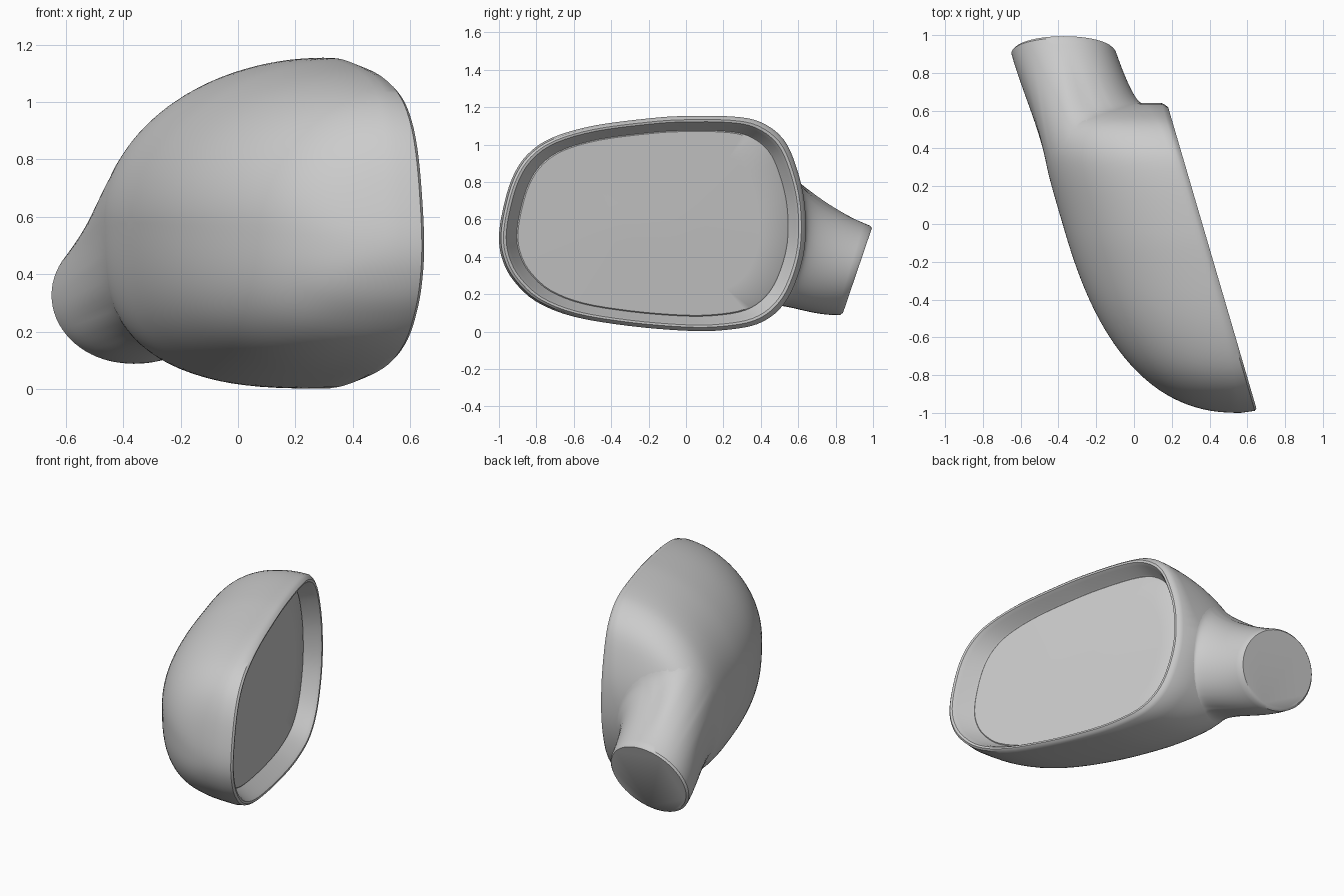
import bpy
import bmesh
import math
from mathutils import Vector

if "Cube" in bpy.data.objects:
    bpy.data.objects.remove(bpy.data.objects["Cube"])

grey = bpy.data.materials.new("plain_grey")
grey.use_nodes = True
grey.diffuse_color = (0.6, 0.6, 0.6, 1)
grey.node_tree.nodes["Principled BSDF"].inputs["Base Color"].default_value = (0.6, 0.6, 0.6, 1)


def loft(name, rings, cap_start=False, cap_end=False, angle=35):
    """Skin a list of equal closed rings and shade the result smooth."""
    bm = bmesh.new()
    loops = [[bm.verts.new(p) for p in ring] for ring in rings]
    n = len(loops[0])
    for a, b in zip(loops, loops[1:]):
        for j in range(n):
            k = (j + 1) % n
            bm.faces.new((a[j], b[j], b[k], a[k]))
    if cap_start:
        bm.faces.new(loops[0])
    if cap_end:
        bm.faces.new(loops[-1][::-1])
    mesh = bpy.data.meshes.new(name)
    bm.to_mesh(mesh)
    bm.free()
    mesh.materials.append(grey)
    obj = bpy.data.objects.new(name, mesh)
    bpy.context.collection.objects.link(obj)
    bpy.ops.object.select_all(action="DESELECT")
    obj.select_set(True)
    bpy.context.view_layer.objects.active = obj
    bpy.ops.object.shade_smooth_by_angle(angle=math.radians(angle))
    return obj


def closed_spline(pts, steps):
    """Closed Catmull-Rom curve through the points."""
    n, out = len(pts), []
    for i in range(n):
        p0, p1, p2, p3 = (pts[(i + k) % n] for k in (-1, 0, 1, 2))
        for s in range(steps):
            t = s / steps
            out.append([0.5 * (2 * b + (c - a) * t + (2 * a - 5 * b + 4 * c - d) * t * t
                               + (3 * b - a - 3 * c + d) * t ** 3)
                        for a, b, c, d in zip(p0, p1, p2, p3)])
    return out


# Widest outline of the housing (y, z), parallel to a slanted rim plane
outline = closed_spline([
    (-1, .5), (-.98, .65), (-.93, .82), (-.85, .945), (-.72, 1.035), (-.5, 1.1),
    (-.2, 1.14), (0, 1.153), (.25, 1.15), (.4, 1.12), (.52, 1.03), (.59, .88),
    (.635, .68), (.635, .45), (.58, .25), (.5, .12), (.38, .04), (.2, .008),
    (0, .005), (-.3, .03), (-.6, .08), (-.8, .16), (-.92, .27), (-.98, .38)], 4)
FRONT, REAR = min(p[0] for p in outline), max(p[0] for p in outline)


def plane_x(y):
    return 0.362 - 0.293 * y


def arch(t, p):
    return max(0, 1 - abs(t) ** p) ** (1 / p)


def height_span(y):
    """Lowest and highest z of the outline at this y."""
    hits = []
    for (ya, za), (yb, zb) in zip(outline, outline[1:] + outline[:1]):
        if ya != yb and min(ya, yb) <= y <= max(ya, yb):
            hits.append(za + (zb - za) * (y - ya) / (yb - ya))
    return min(hits), max(hits)


def dome_ring(s):
    """Ring of the bulging back: an arched section at each y, fading at both ends."""
    ring = []
    for oy, oz in outline:
        y, z = s * oy, 0.57 + s * (oz - 0.57)
        low, high = height_span(y)
        t = (2 * z - low - high) / max(high - low, 1e-4)
        length = arch(y / FRONT, 2.4) if y < 0 else arch(y / REAR, 4.5)
        depth = 0.71 * length * arch(min(1, abs(t)), 1.95 if t > 0 else 3)
        rolled = 0.03 + 0.06 * min(0, y) ** 2
        ring.append(Vector((plane_x(y) - depth - rolled, y, z)))
    return ring


def inset_ring(inset, depth):
    """Outline drawn inwards and sunk below the rim plane."""
    ring = []
    for y, z in outline:
        yy = -0.18 + (y + 0.18) * (1 - inset / 0.68)
        zz = 0.58 + (z - 0.58) * (1 - inset / 0.575)
        ring.append(Vector((plane_x(yy) - depth, yy, zz)))
    return ring


# Housing: domed back, rolled lip and recess wall
STEPS = 32
back = [dome_ring(math.sin(math.pi / 2 * i / STEPS)) for i in range(1, STEPS + 1)]
lip = [inset_ring(*r) for r in ((.009, .012), (.02, 0), (.032, .002), (.045, .025),
                                (.072, .105), (.08, .118))]
housing = loft("mirror_housing", back + lip, cap_start=True)

# Glass: slightly convex pane closing the recess
pane = [inset_ring(.078, .116), inset_ring(.084, .11)]
pane += [inset_ring(.084 + .48 * t, .11 - .008 * t) for t in (.25, .5, .75, .97)]
loft("mirror_glass", pane, cap_end=True)


# Mounting neck: grows tangentially out of the housing to a leaning flat end
def ellipse(centre, across, upward):
    angles = [math.tau * j / 72 for j in range(72)]
    return [Vector(centre) + Vector(across) * math.cos(a) + Vector(upward) * math.sin(a)
            for a in angles]


root = ellipse((-.21, .47, .45), (.26, .16, 0), (0, -.03, .36))
waist = ellipse((-.3, .67, .375), (.288, 0, 0), (0, .04, .3))
end = ellipse((-.372, .905, .328), (.277, 0, 0), (0, .08, .238))
cap = ellipse((-.372, .917, .328), (.265, 0, 0), (0, .077, .226))

paths = []
for r, w, e in zip(root, waist, end):
    found, base, normal, index = housing.closest_point_on_mesh(r)
    pull = w - base
    pull -= normal * pull.dot(normal)
    p1, p2 = base + pull * 0.5, e.lerp(w, 0.75)
    path = []
    for i in range(19):
        t = i / 18
        u = 1 - t
        path.append(base * u ** 3 + p1 * 3 * u * u * t + p2 * 3 * u * t * t + e * t ** 3)
    paths.append(path)
loft("mounting_neck", [list(ring) for ring in zip(*paths)] + [cap], cap_end=True)
